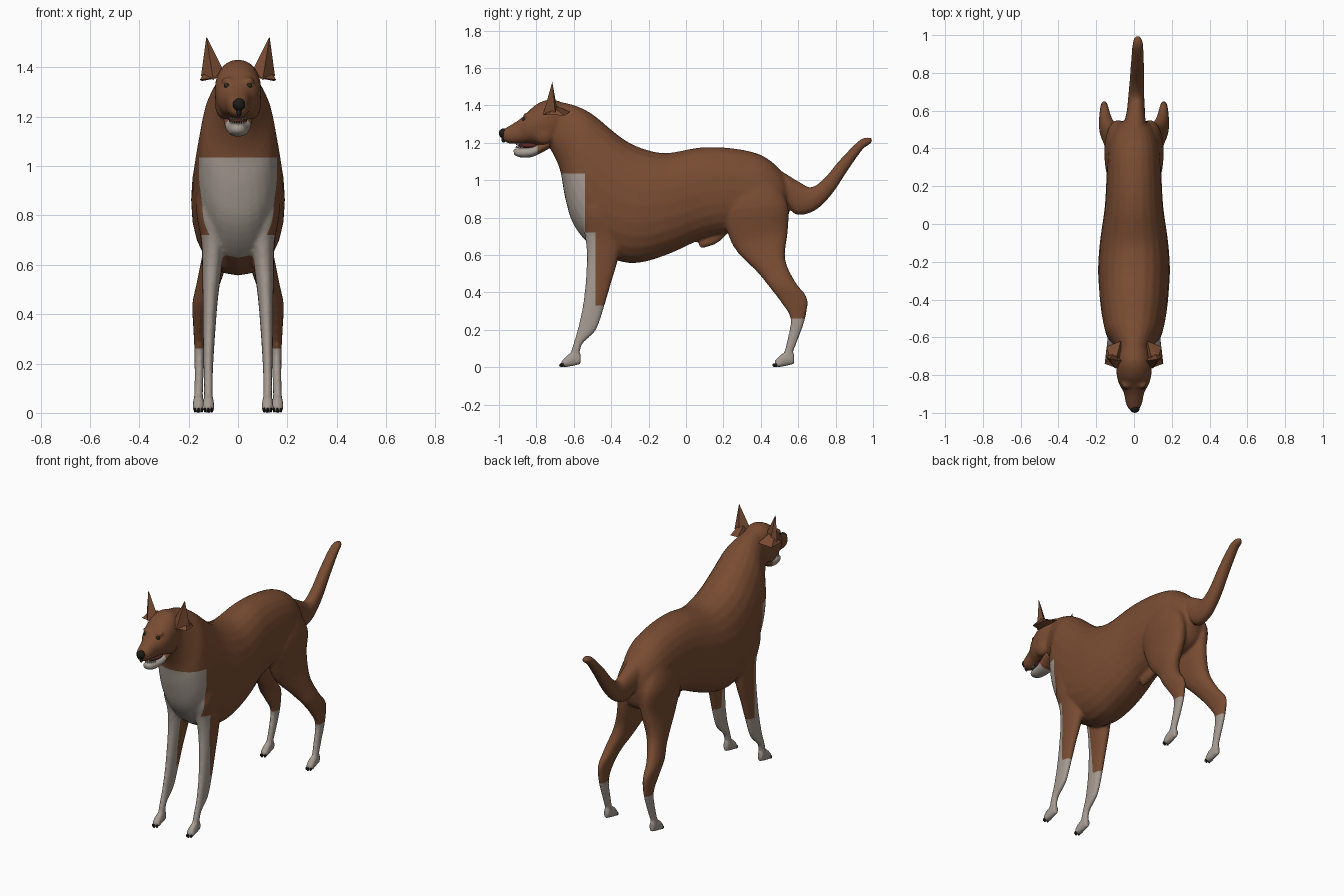
import bpy, bmesh, math
from mathutils import Vector, Matrix

cube = bpy.data.objects.get("Cube")
if cube:
    bpy.data.objects.remove(cube, do_unlink=True)


def material(name, color):
    m = bpy.data.materials.new(name)
    m.use_nodes = True
    m.diffuse_color = (*color, 1)
    bsdf = next(n for n in m.node_tree.nodes if n.type == "BSDF_PRINCIPLED")
    bsdf.inputs["Base Color"].default_value = (*color, 1)
    bsdf.inputs["Roughness"].default_value = 0.8
    return m


BROWN = material("brown coat", (0.19, 0.072, 0.032))
WHITE = material("pale markings", (0.38, 0.33, 0.29))
BLACK = material("black nose and claws", (0.012, 0.011, 0.009))
EYE = material("dark eye", (0.02, 0.022, 0.01))
RED = material("dark mouth", (0.10, 0.022, 0.018))
TOOTH = material("ivory teeth", (0.55, 0.50, 0.42))


def spline(a, b, c, d, t):
    """Catmull-Rom blend of four cross-sections."""
    return [0.5 * (2 * q + (r - p) * t + (2 * p - 5 * q + 4 * r - s) * t * t
                   + (3 * q - p - 3 * r + s) * t ** 3) for p, q, r, s in zip(a, b, c, d)]


def loft(bm, rings, side=1, steps=4, sides=24):
    """Skin sections given as top y, top z, bottom y, bottom z, half width, centre x."""
    rings = [list(r) + [0] * (6 - len(r)) for r in rings]
    pad = [rings[0]] + rings + [rings[-1]]
    rows = [spline(*pad[i:i + 4], k / steps) for i in range(len(rings) - 1) for k in range(steps)]
    rows.append(rings[-1])
    loops = []
    for ty, tz, by, bz, w, cx in rows:
        loop = []
        for k in range(sides):
            a = math.tau * k / sides
            c, s = [math.copysign(abs(v) ** 0.9, v) for v in (math.cos(a), math.sin(a))]
            loop.append(bm.verts.new((side * (cx + w * s), (ty + by + (ty - by) * c) / 2,
                                      (tz + bz + (tz - bz) * c) / 2)))
        loops.append(loop)
    for a, b in zip(loops, loops[1:]):
        for k in range(sides):
            j = (k + 1) % sides
            bm.faces.new((a[k], a[j], b[j], b[k]))
    bm.faces.new(loops[0])
    bm.faces.new(loops[-1])


def blob(bm, loc, size):
    mat = Matrix.Translation(loc) @ Matrix.Diagonal((*size, 1))
    bmesh.ops.create_uvsphere(bm, u_segments=14, v_segments=10, radius=1, matrix=mat)


def finish(bm, name, mats, smooth=True):
    bmesh.ops.recalc_face_normals(bm, faces=bm.faces[:])
    mesh = bpy.data.meshes.new(name)
    bm.to_mesh(mesh)
    bm.free()
    for m in mats:
        mesh.materials.append(m)
    if smooth:
        mesh.shade_smooth()
    obj = bpy.data.objects.new(name, mesh)
    bpy.context.collection.objects.link(obj)
    return obj


def cut(bm, axis, value):
    no = Vector((0, 0, 0))
    no[axis] = 1
    bmesh.ops.bisect_plane(bm, geom=bm.verts[:] + bm.edges[:] + bm.faces[:],
                           plane_co=no * value, plane_no=no)


# Trunk and neck, rump to throat
TRUNK = [(.55, .98, .55, .82, .05), (.50, 1.06, .52, .74, .10), (.40, 1.135, .42, .70, .135),
         (.25, 1.17, .27, .72, .145), (.08, 1.175, .10, .69, .155), (-.10, 1.145, -.08, .61, .18),
         (-.22, 1.165, -.24, .56, .19), (-.32, 1.21, -.37, .57, .185), (-.40, 1.27, -.50, .64, .175),
         (-.47, 1.33, -.60, .76, .16), (-.52, 1.365, -.645, .90, .145),
         (-.57, 1.39, -.67, 1.04, .115), (-.63, 1.41, -.70, 1.12, .09), (-.70, 1.42, -.74, 1.19, .075)]
# Skull and upper muzzle
HEAD = [(-.62, 1.40, -.66, 1.22, .07), (-.72, 1.432, -.73, 1.18, .092), (-.80, 1.405, -.78, 1.18, .093),
        (-.86, 1.35, -.83, 1.195, .08), (-.90, 1.318, -.88, 1.195, .055),
        (-.95, 1.287, -.94, 1.195, .044), (-.985, 1.268, -.975, 1.208, .03)]
TAIL = [(.43, 1.10, .48, .95, .05, .0), (.54, 1.03, .535, .88, .055, .005),
        (.61, .988, .59, .815, .048, .01), (.67, .962, .69, .838, .042, .012),
        (.74, 1.01, .78, .925, .038, .015), (.82, 1.105, .87, 1.06, .035, .018),
        (.92, 1.207, .945, 1.165, .03, .02), (.965, 1.228, .98, 1.19, .024, .02),
        (.993, 1.225, .998, 1.207, .01, .02)]
FRONT_LEG = [(-.55, .93, -.38, .97, .065, .10), (-.56, .80, -.34, .84, .07, .10),
             (-.54, .70, -.34, .70, .05, .10), (-.53, .60, -.365, .57, .04, .105),
             (-.535, .48, -.40, .45, .031, .112), (-.552, .33, -.435, .33, .025, .117),
             (-.578, .21, -.48, .20, .02, .12), (-.598, .14, -.55, .13, .018, .12),
             (-.615, .08, -.567, .08, .018, .12), (-.62, .04, -.57, .03, .018, .12)]
HIND_LEG = [(.24, .98, .48, 1.00, .06, .07), (.20, .84, .545, .87, .072, .085),
            (.25, .65, .545, .73, .058, .082), (.38, .51, .53, .58, .048, .115),
            (.445, .43, .585, .455, .038, .147), (.505, .35, .648, .37, .025, .157),
            (.558, .26, .638, .26, .02, .157), (.54, .14, .596, .14, .018, .158),
            (.525, .08, .573, .08, .018, .16), (.515, .04, .565, .03, .018, .16)]
# Paw sections run forward from the heel
PAW = [(.012, .075, .012, .015, .016), (-.02, .082, -.02, .008, .020),
       (-.06, .066, -.06, 0, .023), (-.085, .035, -.085, 0, .016)]
PAWS = [(-.575, .12), (.565, .16)]

bm = bmesh.new()
loft(bm, TRUNK)
loft(bm, HEAD)
loft(bm, TAIL)
for side in (-1, 1):
    loft(bm, FRONT_LEG, side)
    loft(bm, HIND_LEG, side)
    for y, x in PAWS:
        loft(bm, [(a + y, b, c + y, d, w, x) for a, b, c, d, w in PAW], side)
        for k in (-1, 0, 1):
            blob(bm, (side * x + k * .014, y - .077 + abs(k) * .008, .022), (.011, .018, .022))
    # Cheeks and brow ridges
    blob(bm, (side * .06, -.76, 1.25), (.033, .06, .06))
    blob(bm, (side * .042, -.85, 1.348), (.026, .024, .012))
# Belly sheath
loft(bm, [(.20, .74, .21, .70, .02), (.14, .71, .16, .66, .024),
          (.09, .69, .09, .637, .02), (.07, .67, .07, .645, .01)])
coat = finish(bm, "coat", [])

# Fuse the overlapping volumes into one smooth skin
remesh = coat.modifiers.new("fuse", "REMESH")
remesh.mode = "VOXEL"
remesh.voxel_size = 0.009
relax = coat.modifiers.new("relax", "SMOOTH")
relax.factor = 0.5
relax.iterations = 5
graph = bpy.context.evaluated_depsgraph_get()
skin = bpy.data.meshes.new_from_object(coat.evaluated_get(graph))
coat.modifiers.clear()
coat.data = skin


# Pale chest, front of the forelegs and socks, with clean cut borders
def is_pale(p):
    if p.z < .26 or (p.y < 0 and p.z < .33):
        return True
    return (p.y < -.485 and p.z < .72) or (p.y < -.54 and p.z < 1.035)


bm = bmesh.new()
bm.from_mesh(skin)
for axis, value in ((2, .26), (2, .33), (2, .72), (2, 1.035), (1, -.485), (1, -.54)):
    cut(bm, axis, value)
for f in bm.faces:
    f.material_index = int(is_pale(f.calc_center_median()))
bm.to_mesh(skin)
bm.free()
skin.materials.clear()
for m in (BROWN, WHITE):
    skin.materials.append(m)
# Restore indices after the slots change
for p in skin.polygons:
    p.material_index = int(is_pale(p.center))
skin.shade_smooth()

# Lower jaw, pale at the chin
bm = bmesh.new()
loft(bm, [(-.72, 1.23, -.73, 1.17, .06), (-.78, 1.20, -.775, 1.145, .055),
          (-.83, 1.178, -.82, 1.125, .046), (-.88, 1.172, -.87, 1.12, .038),
          (-.91, 1.168, -.905, 1.128, .028), (-.922, 1.16, -.92, 1.14, .012)])
cut(bm, 1, -.795)
for f in bm.faces:
    f.material_index = int(f.calc_center_median().y < -.795)
finish(bm, "lower_jaw", [BROWN, WHITE])

# Mouth lining and teeth
bm = bmesh.new()
blob(bm, (0, -.83, 1.185), (.038, .07, .016))
finish(bm, "mouth_lining", [RED])
bm = bmesh.new()
for k in range(-4, 5):
    a = k * .33
    size = .016 if abs(k) == 2 else .010
    for z, r1, r2 in ((1.172 + size / 2, .005, .001), (1.198 - size / 2, .001, .005)):
        spot = Vector((.032 * math.sin(a), -.865 - .042 * math.cos(a), z))
        bmesh.ops.create_cone(bm, cap_ends=True, segments=6, radius1=r1, radius2=r2,
                              depth=size, matrix=Matrix.Translation(spot))
finish(bm, "teeth", [TOOTH], False)

# Nose
bm = bmesh.new()
blob(bm, (.004, -.977, 1.25), (.026, .023, .026))
blob(bm, (.004, -.975, 1.22), (.010, .012, .02))
finish(bm, "nose", [BLACK])

EAR = [(.06, -.725, 1.39), (.15, -.70, 1.365), (.10, -.765, 1.35), (.11, -.685, 1.36), (.128, -.715, 1.525)]
FLAP = [(.07, -.77, 1.36), (.07, -.62, 1.365), (.145, -.65, 1.345), (.155, -.74, 1.35),
        (.09, -.70, 1.40), (.13, -.70, 1.385)]
for side, word in ((-1, "right"), (1, "left")):
    # Pointed ear and the fold of skin at its base
    for name, points in (("ear", EAR), ("ear_fold", FLAP)):
        bm = bmesh.new()
        hull = [bm.verts.new((side * x, y, z)) for x, y, z in points]
        bmesh.ops.convex_hull(bm, input=hull)
        finish(bm, word + "_" + name, [BROWN], False)
    bm = bmesh.new()
    blob(bm, (side * .043, -.866, 1.325), (.015, .011, .011))
    finish(bm, word + "_eye", [EYE])
    # Claws on both paws of this side
    bm = bmesh.new()
    for y, x in PAWS:
        for k in (-1, 0, 1):
            blob(bm, (side * x + k * .014, y - .092 + abs(k) * .008, .011), (.005, .011, .010))
    finish(bm, word + "_claws", [BLACK])
